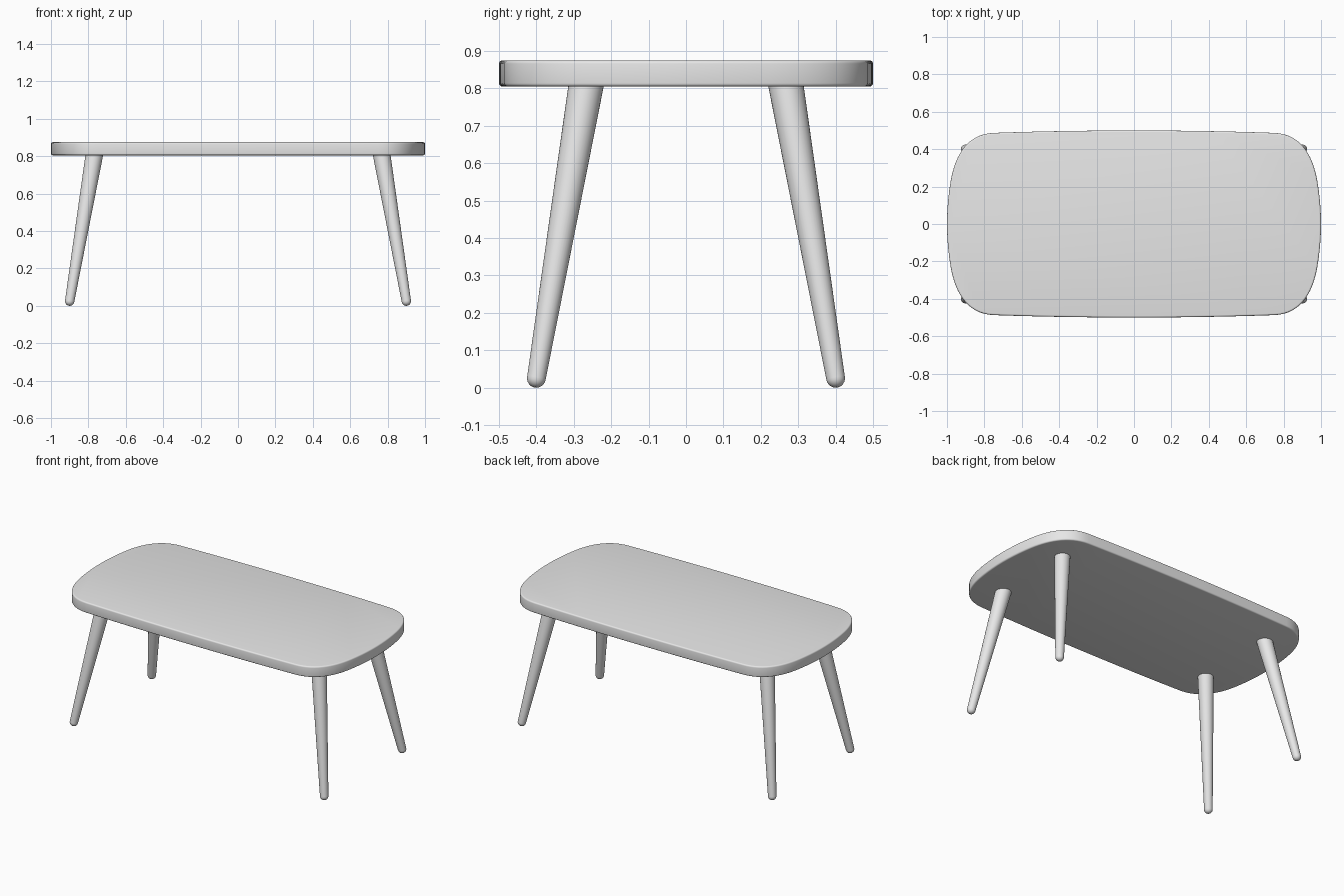
import bpy, bmesh, math
from mathutils import Vector
from mathutils.geometry import interpolate_bezier

cube = bpy.data.objects.get("Cube")
if cube:
    bpy.data.objects.remove(cube, do_unlink=True)

GREY = (0.8, 0.8, 0.8, 1)
mat = bpy.data.materials.new("light_grey")
mat.use_nodes = True
mat.diffuse_color = GREY
mat.node_tree.nodes["Principled BSDF"].inputs["Base Color"].default_value = GREY


def finish(name, bm, angle):
    bmesh.ops.recalc_face_normals(bm, faces=bm.faces)
    mesh = bpy.data.meshes.new(name)
    bm.to_mesh(mesh)
    bm.free()
    mesh.materials.append(mat)
    obj = bpy.data.objects.new(name, mesh)
    bpy.context.collection.objects.link(obj)
    bpy.ops.object.select_all(action='DESELECT')
    obj.select_set(True)
    bpy.context.view_layer.objects.active = obj
    bpy.ops.object.shade_smooth_by_angle(angle=math.radians(angle))
    return obj


# Tabletop: bowed sides joined by broad rounded corners
BOTTOM, TOP = 0.805, 0.875


def bezier(points, steps):
    return [Vector((p.x, p.y, 0)) for p in
            interpolate_bezier(*[Vector((x, y, 0)) for x, y in points], steps)]


end = bezier([(1, 0), (1, 0.08), (0.992, 0.16), (0.98, 0.23)], 6)
corner = bezier([(0.98, 0.23), (0.956, 0.37), (0.89, 0.482), (0.75, 0.487)], 16)
side = bezier([(0.75, 0.487), (0.5, 0.496), (0.25, 0.5), (0, 0.5)], 8)
quarter = end[:-1] + corner[:-1] + side
half = quarter + [Vector((-p.x, p.y, 0)) for p in quarter[-2::-1]]
outline = half + [Vector((p.x, -p.y, 0)) for p in half[-2:0:-1]]

bm = bmesh.new()
base = bm.faces.new([bm.verts.new((p.x, p.y, BOTTOM)) for p in outline])
extruded = bmesh.ops.extrude_face_region(bm, geom=[base], use_keep_orig=True)
upper = [v for v in extruded["geom"] if isinstance(v, bmesh.types.BMVert)]
bmesh.ops.translate(bm, verts=upper, vec=(0, 0, TOP - BOTTOM))
rims = [e for e in bm.edges if abs(e.verts[0].co.z - e.verts[1].co.z) < 0.001]
bmesh.ops.bevel(bm, geom=rims, offset=0.009, segments=4, profile=0.5, affect='EDGES')
finish("tabletop", bm, 40)

# Legs: tapered, splayed outwards, with rounded feet
FOOT_R, TOP_R, SIDES = 0.025, 0.047, 32


def leg(name, sx, sy):
    foot = Vector((sx * 0.9, sy * 0.4, FOOT_R))
    head = Vector((sx * 0.767, sy * 0.266, BOTTOM + 0.01))
    axis = head - foot
    turn = axis.to_track_quat('Z', 'Y')
    arc = [math.radians(a) for a in range(-75, 1, 15)]
    profile = [(FOOT_R * math.cos(a), FOOT_R * math.sin(a)) for a in arc]
    profile.append((TOP_R, axis.length))
    bm = bmesh.new()
    rings = []
    for r, z in profile:
        angles = [math.tau * i / SIDES for i in range(SIDES)]
        rings.append([bm.verts.new(foot + turn @ Vector(
            (r * math.cos(a), r * math.sin(a), z))) for a in angles])
    for low, high in zip(rings, rings[1:]):
        for i in range(SIDES):
            j = (i + 1) % SIDES
            bm.faces.new((low[i], low[j], high[j], high[i]))
    bm.faces.new(rings[0])
    bm.faces.new(rings[-1])
    finish(name, bm, 40)


for depth, sy in (("front", -1), ("back", 1)):
    for hand, sx in (("right", -1), ("left", 1)):
        leg(f"{depth}_{hand}_leg", sx, sy)
